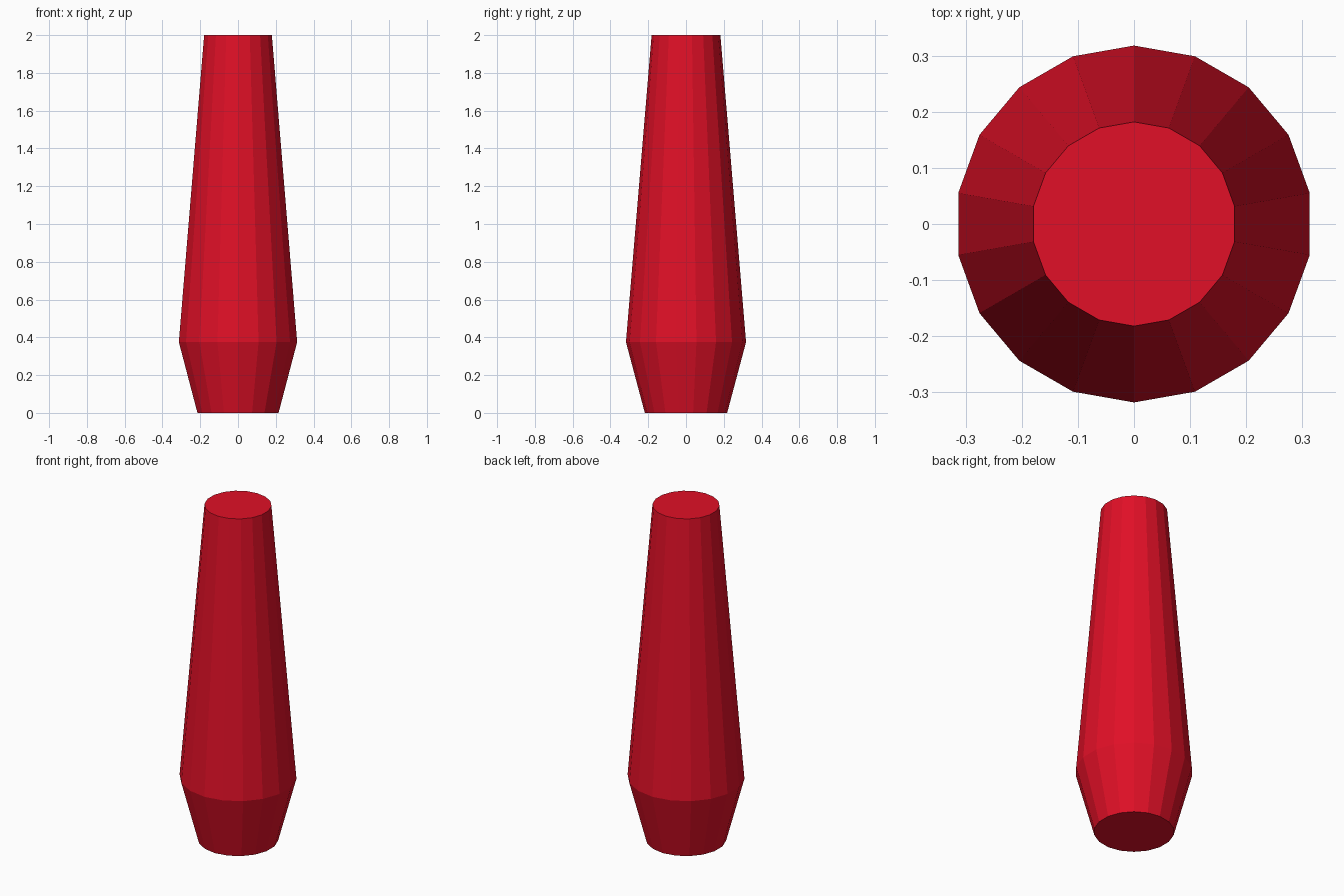
import bpy, bmesh
from math import sin, cos, tau

if "Cube" in bpy.data.objects:
    bpy.data.objects.remove(bpy.data.objects["Cube"])

SIDES = 18
PROFILE = [(0.218, 0.0), (0.318, 0.375), (0.182, 2.0)]  # radius, height

# Tapered body: stacked rings with a corner on the y axis
bm = bmesh.new()
rings = [[bm.verts.new((-r * sin(tau * i / SIDES), r * cos(tau * i / SIDES), z))
          for i in range(SIDES)] for r, z in PROFILE]
for low, high in zip(rings, rings[1:]):
    for i in range(SIDES):
        j = (i + 1) % SIDES
        bm.faces.new((low[i], low[j], high[j], high[i]))

# Flat end caps
bm.faces.new(rings[0][::-1])
bm.faces.new(rings[-1])
bmesh.ops.recalc_face_normals(bm, faces=bm.faces)

mesh = bpy.data.meshes.new("tapered_body")
bm.to_mesh(mesh)
bm.free()
body = bpy.data.objects.new("tapered_body", mesh)
bpy.context.collection.objects.link(body)

# Red finish
red = bpy.data.materials.new("red")
red.diffuse_color = (0.75, 0.005, 0.02, 1)
red.use_nodes = True
red.node_tree.nodes["Principled BSDF"].inputs["Base Color"].default_value = red.diffuse_color
mesh.materials.append(red)
